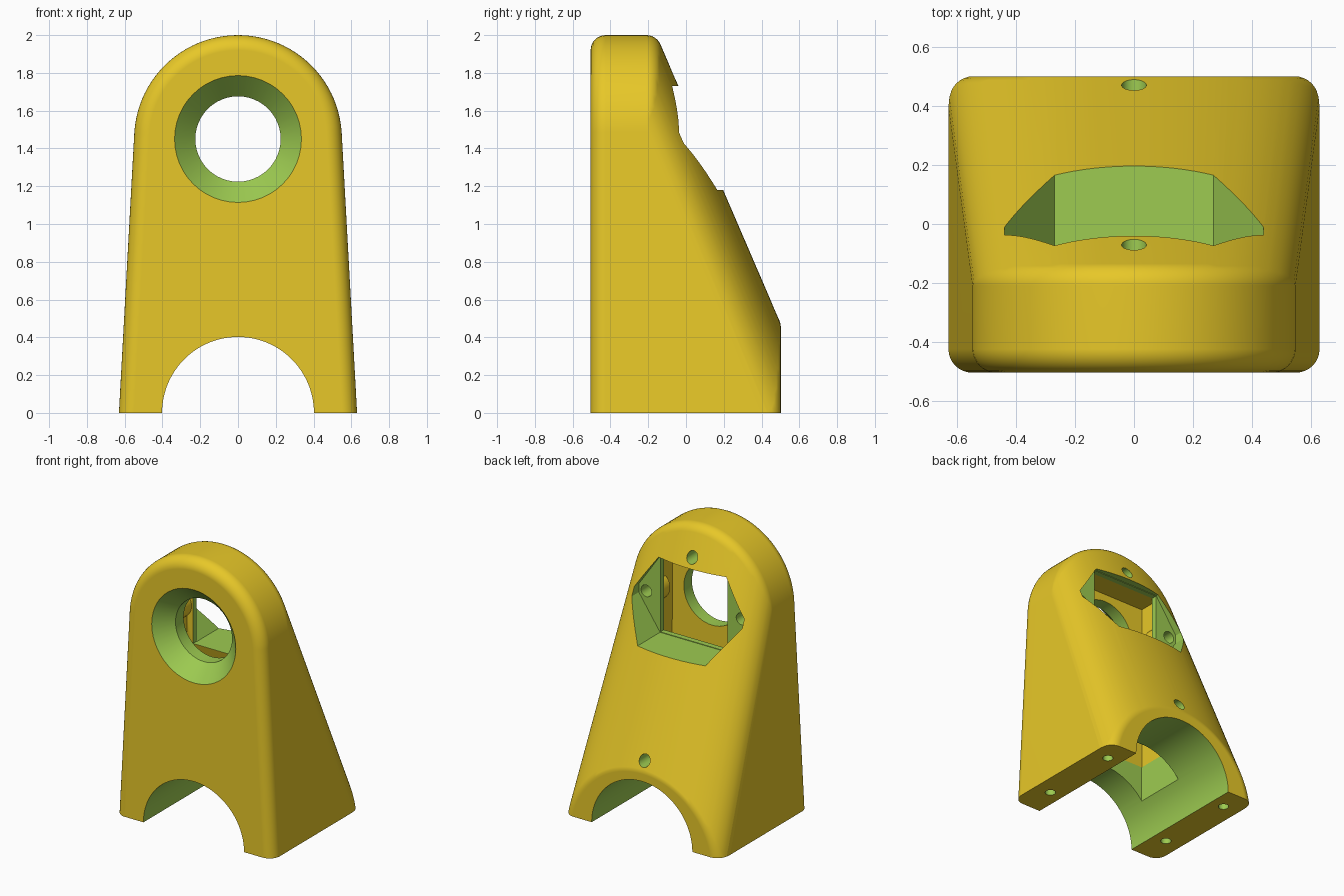
import bpy, bmesh
from math import sin, cos, pi, radians

cube = bpy.data.objects.get("Cube")
if cube:
    bpy.data.objects.remove(cube)


def material(name, colour):
    m = bpy.data.materials.new(name)
    m.use_nodes = True
    m.diffuse_color = (*colour, 1)
    m.node_tree.nodes["Principled BSDF"].inputs["Base Color"].default_value = (*colour, 1)
    return m


YELLOW, GREEN = 0, 1
MATERIALS = [material("yellow", (0.947, 0.68, 0.025)), material("cut_green", (0.337, 0.597, 0.082))]


def hull(name, points, colour, floor=None):
    """Convex solid around the points, optionally trimmed flat at a floor height."""
    bm = bmesh.new()
    for p in points:
        bm.verts.new(p)
    bmesh.ops.convex_hull(bm, input=bm.verts[:])
    bmesh.ops.delete(bm, geom=[v for v in bm.verts if not v.link_faces], context='VERTS')
    if floor is not None:
        bmesh.ops.bisect_plane(bm, geom=bm.verts[:] + bm.edges[:] + bm.faces[:],
                               plane_co=(0, 0, floor), plane_no=(0, 0, 1), clear_inner=True)
        bmesh.ops.holes_fill(bm, edges=[e for e in bm.edges if e.is_boundary], sides=0)
    bmesh.ops.dissolve_limit(bm, angle_limit=radians(0.1), verts=bm.verts[:], edges=bm.edges[:])
    bmesh.ops.recalc_face_normals(bm, faces=bm.faces[:])
    for f in bm.faces:
        f.material_index = colour
    mesh = bpy.data.meshes.new(name)
    bm.to_mesh(mesh)
    bm.free()
    for m in MATERIALS:
        mesh.materials.append(m)
    obj = bpy.data.objects.new(name, mesh)
    bpy.context.collection.objects.link(obj)
    return obj


def ring(z, r, y, x=0, n=48):
    """Circle facing along y."""
    return [(x + r * cos(2 * pi * i / n), y, z + r * sin(2 * pi * i / n)) for i in range(n)]


def rounded_disk(z, r, front, back, fillet=0.08, steps=8):
    pts = []
    for i in range(steps + 1):
        a = pi / 2 * i / steps
        rad, inset = r - fillet + fillet * sin(a), fillet * (1 - cos(a))
        pts += ring(z, rad, front + inset, n=96) + ring(z, rad, back - inset, n=96)
    return pts


def box(x, y0, y1, z0, z1):
    return [(s * x, y, z) for s in (-1, 1) for y in (y0, y1) for z in (z0, z1)]


def tube(x, z, r, y0, y1, r1=None):
    return ring(z, r, y0, x) + ring(z, r1 or r, y1, x)


# Tapered bracket: two rounded disks wrapped together and trimmed at the floor
body = hull("bracket_body",
            rounded_disk(1.45, 0.55, -0.505, -0.129) + rounded_disk(-0.1, 0.635, -0.505, 0.502),
            YELLOW, floor=0)


def combine(name, points, colour=GREEN, operation='DIFFERENCE'):
    tool = hull(name, points, colour)
    tool.hide_render = True
    mod = body.modifiers.new(name, 'BOOLEAN')
    mod.operation = operation
    mod.solver = 'EXACT'
    mod.object = tool
    bpy.ops.object.modifier_apply(modifier=name)
    bpy.data.objects.remove(tool)


bpy.ops.object.select_all(action='DESELECT')
bpy.context.view_layer.objects.active = body
body.select_set(True)

# Hollow inside: sloping lower chamber and straight upper chamber
combine("lower_chamber", [(s * 0.32, y, z) for s in (-1, 1)
                          for y, z in ((-0.3, 0.51), (0.09, 0.51), (-0.13, 1.18), (-0.3, 1.18))], YELLOW)
combine("upper_chamber", box(0.318, -0.298, -0.13, 1.1, 1.73), YELLOW)

# Screw bosses either side of the window
for s in (-1, 1):
    combine("screw_boss", tube(s * 0.38, 1.45, 0.1, -0.22, -0.11), YELLOW, 'UNION')

# Arch underneath and the slot up into the chamber
combine("arch", ring(0, 0.402, -0.7, n=96) + ring(0, 0.402, 0.7, n=96))
combine("cable_slot", box(0.315, -0.295, 0.085, 0.1, 0.53))

# Countersunk round opening at the front
combine("front_opening", tube(0, 1.45, 0.226, -0.45, -0.25))
combine("front_countersink", tube(0, 1.45, 0.355, -0.525, -0.39, 0.226))

# Window at the back: recess with pointed ears, then a through opening
combine("window_recess", [(sx * x, y, 1.455 + sz * z) for sx in (-1, 1) for sz in (-1, 1)
                          for y in (-0.09, 0.6) for x, z in ((0.27, 0.275), (0.44, 0.03))])
combine("window_opening", box(0.268, -0.2, 0, 1.184, 1.726))

# Screw holes in the ears, above the window and low on the slope
for x, z, y in ((-0.38, 1.45, -0.19), (0.38, 1.45, -0.19), (0, 1.8, -0.25), (0, 0.54, 0.25)):
    combine("screw_hole", tube(x, z, 0.042, y, y + 0.4))

# Screw holes in the feet
for x in (-0.505, 0.505):
    for y in (-0.27, 0.33):
        combine("foot_hole", [(px + x, pz + y, h) for px, _, pz in ring(0, 0.035, 0, n=32)
                              for h in (-0.1, 0.25)])

bpy.ops.object.shade_smooth_by_angle(angle=radians(25))
smooth = body.modifiers.new("even_shading", 'WEIGHTED_NORMAL')
smooth.keep_sharp = True
